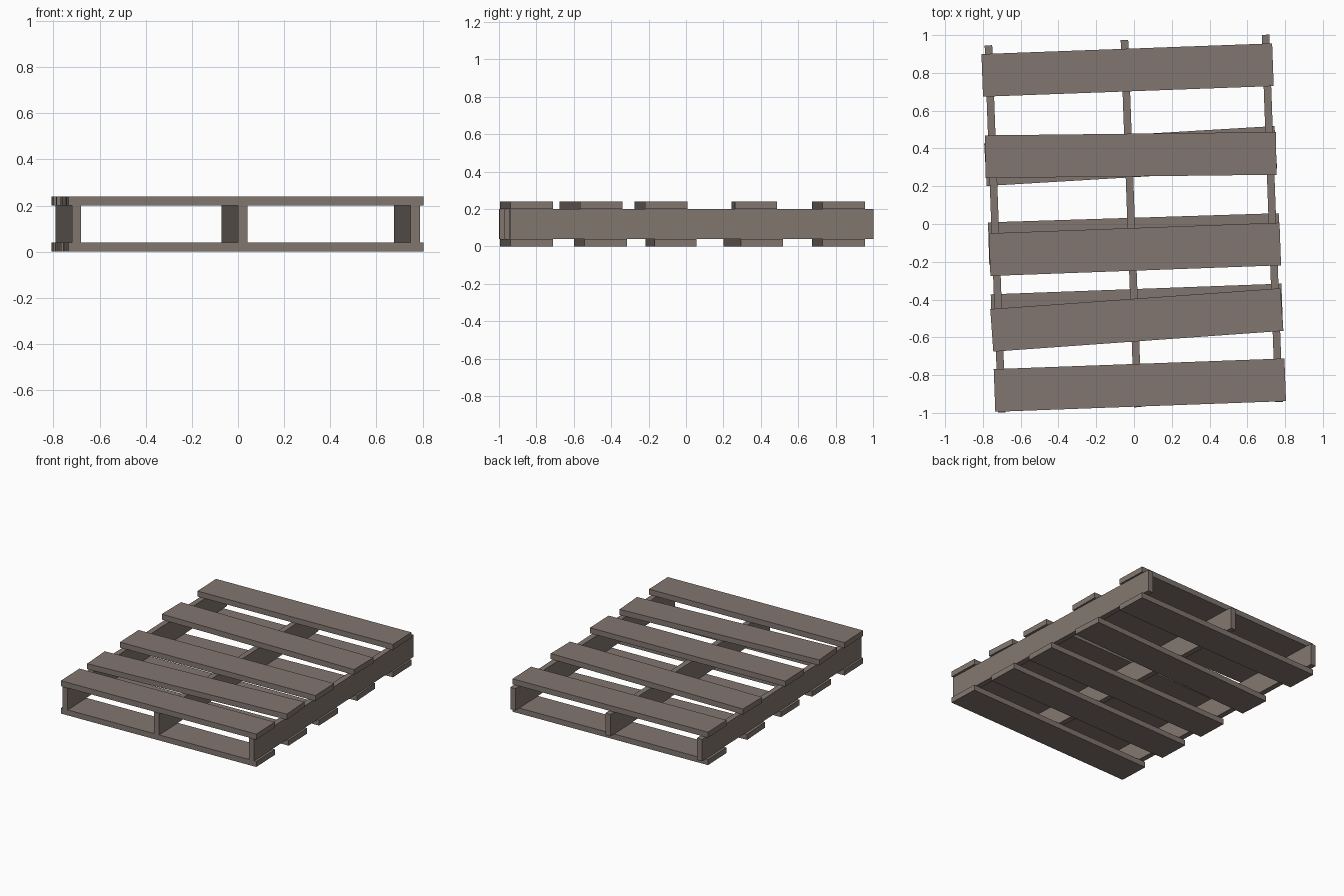
import bpy, math

if "Cube" in bpy.data.objects:
    bpy.data.objects.remove(bpy.data.objects["Cube"])

wood = bpy.data.materials.new("weathered_wood")
wood.diffuse_color = (0.225, 0.183, 0.161, 1)
wood.use_nodes = True
wood.node_tree.nodes["Principled BSDF"].inputs["Base Color"].default_value = wood.diffuse_color


def plank(name, size, centre, angle):
    """A box of the given size, turned about z by angle degrees."""
    bpy.ops.mesh.primitive_cube_add(size=1, location=centre,
                                    rotation=(0, 0, math.radians(angle)))
    ob = bpy.context.object
    ob.name = name
    ob.scale = size
    bpy.ops.object.transform_apply(location=False, rotation=False, scale=True)
    ob.data.materials.append(wood)


BOARD = (1.54, 0.226, 0.04)

# Deck boards: x, y, angle
top = [(-0.034, 0.815, 2.1), (-0.017, 0.365, 0.65), (0.005, -0.134, 2.1),
       (0.015, -0.508, 4.1), (0.031, -0.853, 2.1)]
bottom = [(-0.034, 0.815, 2.1), (-0.018, 0.36, 3.4), (0.0, -0.08, 1.8),
          (0.015, -0.457, 2.1), (0.031, -0.853, 2.1)]
for deck, boards, z in (("top", top, 0.22), ("bottom", bottom, 0.02)):
    for i, (x, y, a) in enumerate(boards):
        plank(f"{deck}_board_{i + 1}", BOARD, (x, y, z), a)

# Upright runners between the decks
for name, x, y in (("left", -0.735, -0.026), ("middle", -0.015, 0.002),
                   ("right", 0.732, 0.03)):
    plank(f"{name}_runner", (0.04, 1.945, 0.16), (x, y, 0.12), 2.1)
